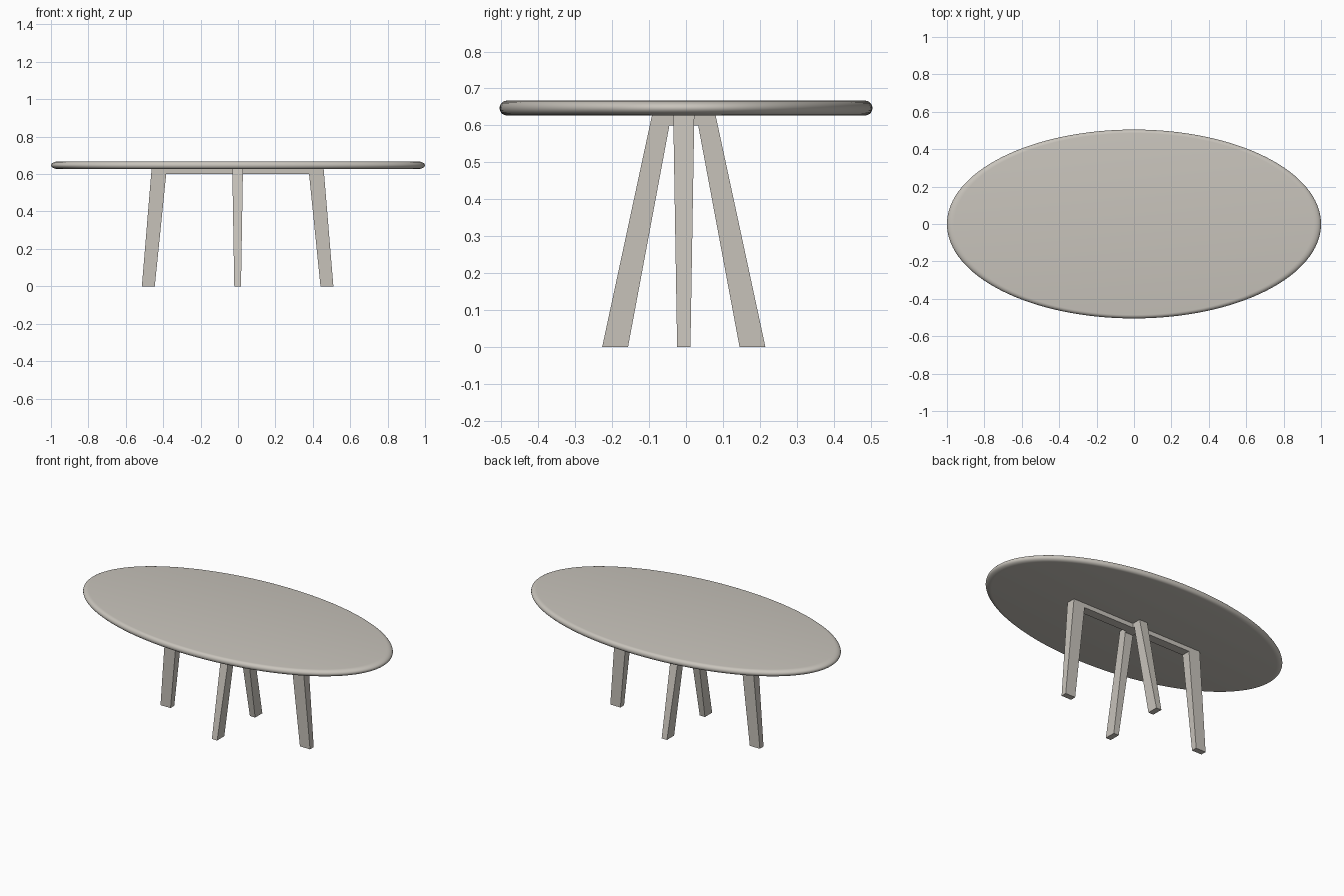
import bpy, bmesh, math

if "Cube" in bpy.data.objects:
    bpy.data.objects.remove(bpy.data.objects["Cube"])

TOP_Z, UNDER_Z = 0.667, 0.627

mat = bpy.data.materials.new("warm light grey")
mat.diffuse_color = (0.58, 0.55, 0.50, 1)
mat.use_nodes = True
mat.node_tree.nodes["Principled BSDF"].inputs["Base Color"].default_value = mat.diffuse_color


def finish(name, bm):
    bmesh.ops.recalc_face_normals(bm, faces=bm.faces)
    me = bpy.data.meshes.new(name)
    bm.to_mesh(me)
    bm.free()
    me.materials.append(mat)
    ob = bpy.data.objects.new(name, me)
    bpy.context.collection.objects.link(ob)
    return ob


# Oval tabletop: stacked rings with a rounded rim
def tabletop(rx=1.0, ry=0.505, round_x=0.038, sides=128, steps=10):
    bm = bmesh.new()
    mid, half = (TOP_Z + UNDER_Z) / 2, (TOP_Z - UNDER_Z) / 2
    rings = []
    for i in range(steps + 1):
        a = -math.pi / 2 + math.pi * i / steps
        s = 1 - round_x * (1 - math.cos(a))
        rings.append([bm.verts.new((rx * s * math.cos(2 * math.pi * k / sides),
                                    ry * s * math.sin(2 * math.pi * k / sides),
                                    mid + half * math.sin(a))) for k in range(sides)])
    for lo, hi in zip(rings, rings[1:]):
        for k in range(sides):
            n = (k + 1) % sides
            bm.faces.new((lo[k], lo[n], hi[n], hi[k]))
    bm.faces.new(rings[0][::-1])
    bm.faces.new(rings[-1])
    ob = finish("tabletop", bm)
    bpy.context.view_layer.objects.active = ob
    ob.select_set(True)
    bpy.ops.object.shade_smooth_by_angle(angle=math.radians(35))
    ob.select_set(False)


# Trestle: two splayed legs joined by a bar, thinner towards the floor
def trestle(name, foot_out, foot_in, top_out, top_in, along_x, offset):
    half = [(foot_out, 0), (top_out, UNDER_Z + 0.001), (top_in, 0.6), (foot_in, 0)]
    outline = [(-u, z) for u, z in (half[0], half[1])]
    outline += [(u, z) for u, z in (half[1], half[0], half[3], half[2])]
    outline += [(-u, z) for u, z in (half[2], half[3])]
    bm = bmesh.new()
    sheets = []
    for side in (-1, 1):
        sheet = []
        for u, z in outline:
            t = offset[0 if not along_x else 1] + side * (0.018 + 0.0105 * z / UNDER_Z)
            u += offset[0 if along_x else 1]
            sheet.append(bm.verts.new((u, t, z) if along_x else (t, u, z)))
        sheets.append(sheet)
        bm.faces.new(sheet)
    a, b = sheets
    for k in range(len(a)):
        n = (k + 1) % len(a)
        bm.faces.new((a[k], a[n], b[n], b[k]))
    finish(name, bm)


tabletop()
centre = (-0.002, -0.006)
trestle("long_trestle", 0.512, 0.443, 0.460, 0.382, True, centre)
trestle("short_trestle", 0.221, 0.151, 0.086, 0.039, False, centre)
